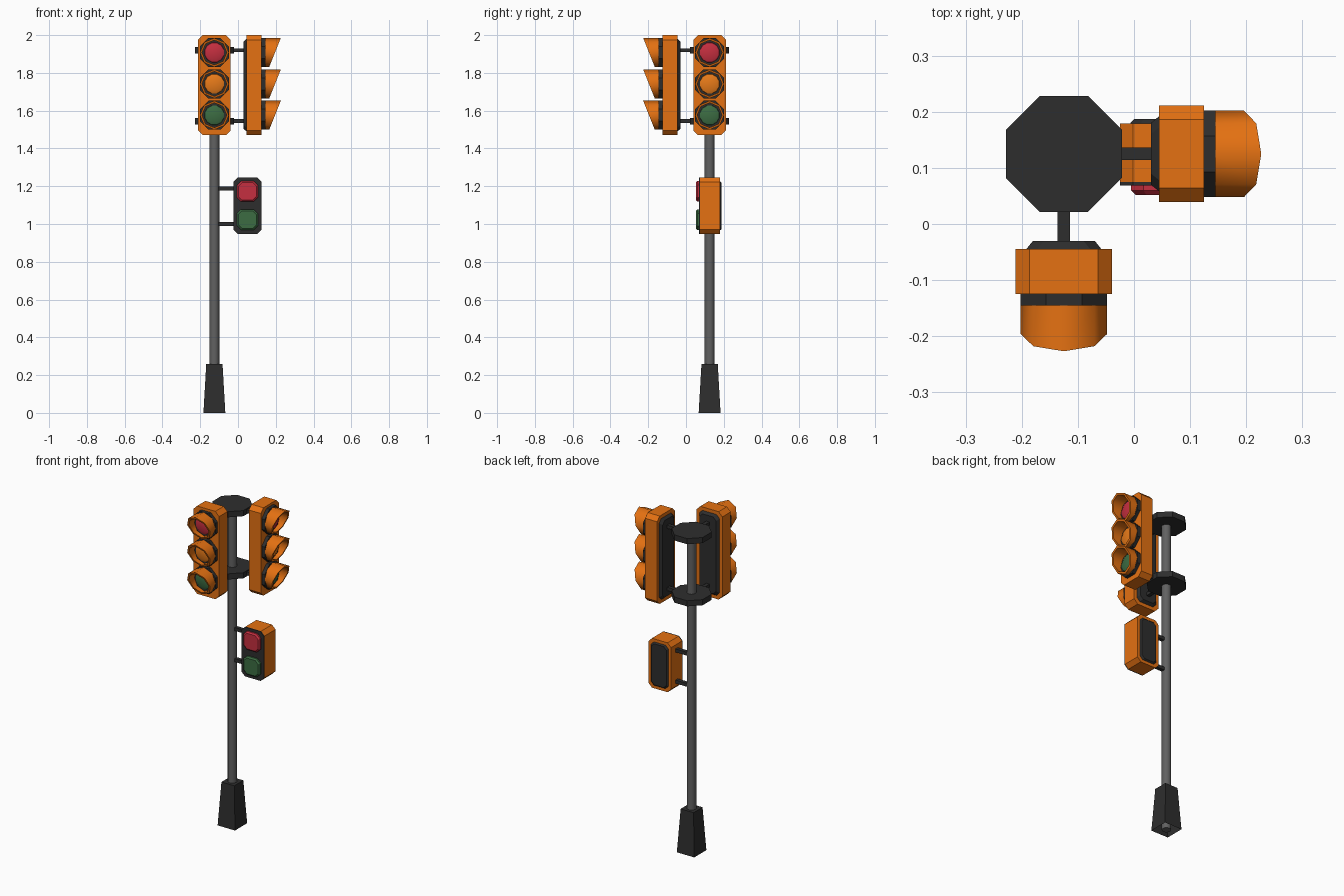
import bpy, bmesh, math
from mathutils import Matrix, Vector

if "Cube" in bpy.data.objects:
    bpy.data.objects.remove(bpy.data.objects["Cube"])


def material(name, rgb):
    m = bpy.data.materials.new(name)
    m.diffuse_color = (*rgb, 1)
    m.use_nodes = True
    m.node_tree.nodes["Principled BSDF"].inputs["Base Color"].default_value = m.diffuse_color
    return m


ORANGE = material("orange_paint", (0.78, 0.165, 0.006))
DARK = material("dark_metal", (0.027, 0.027, 0.027))
GREY = material("grey_pole", (0.12, 0.12, 0.12))
RED = material("red_lens", (0.56, 0.028, 0.05))
AMBER = material("amber_lens", (0.82, 0.2, 0.01))
GREEN = material("green_lens", (0.045, 0.15, 0.055))

POLE = Matrix.Translation((-0.125, 0.125, 0))


def loft(name, rings, mat, frame=POLE, tube=False, bottom=True, smooth=False):
    """Skin matching rings of points; cap the ends, or close into a tube."""
    bm = bmesh.new()
    vr = [[bm.verts.new(frame @ Vector(p)) for p in r] for r in rings]
    pairs = list(zip(vr, vr[1:])) + ([(vr[-1], vr[0])] if tube else [])
    for a, b in pairs:
        n = len(a)
        for i in range(n):
            j = (i + 1) % n
            bm.faces.new((a[i], a[j], b[j], b[i]))
    if not tube:
        bm.faces.new(vr[-1])
        if bottom:
            bm.faces.new(vr[0])
    bmesh.ops.recalc_face_normals(bm, faces=bm.faces)
    me = bpy.data.meshes.new(name)
    bm.to_mesh(me)
    bm.free()
    me.materials.append(mat)
    ob = bpy.data.objects.new(name, me)
    bpy.context.collection.objects.link(ob)
    if smooth:
        bpy.ops.object.select_all(action='DESELECT')
        bpy.context.view_layer.objects.active = ob
        ob.select_set(True)
        bpy.ops.object.shade_smooth_by_angle(angle=math.radians(50))
    return ob


def circle(r, n, z, phase=0.0):
    """Flat ring around the z axis."""
    return [(r * math.cos((i + phase) * math.tau / n), r * math.sin((i + phase) * math.tau / n), z)
            for i in range(n)]


def facing(r, n, y, cx, cz, phase=0.0, slant=0.0):
    """Ring around the y axis; slant pushes its upper side forward."""
    return [(cx + x, y - slant * z, cz + z) for x, z, _ in circle(r, n, 0, phase)]


def panel(hw, hh, c, y, cx, cz):
    """Chamfered rectangle facing along y."""
    pts = []
    for sx, sz in ((1, 1), (-1, 1), (-1, -1), (1, -1)):
        a, b = (sx * hw, sz * (hh - c)), (sx * (hw - c), sz * hh)
        pts += [a, b] if sx * sz > 0 else [b, a]
    return [(cx + x, y, cz + z) for x, z in pts]


def bar(name, x0, x1, y0, y1, z, h, mat, frame=POLE):
    loft(name, [[(x0, y0, k), (x1, y0, k), (x1, y1, k), (x0, y1, k)] for k in (z - h, z + h)], mat, frame)


# pole and hollow square foot
loft("pole", [circle(0.026, 12, 0), circle(0.026, 12, 1.93)], GREY, smooth=True)
q = math.sqrt(2)
loft("pole_foot", [circle(0.058 * q, 4, 0, 0.5), circle(0.043 * q, 4, 0.26, 0.5)], DARK, bottom=False)

# octagonal mounting discs
R8 = 0.1035 / math.cos(math.pi / 8)
for z in (1.545, 1.92):
    loft("mounting_disc", [circle(R8, 8, z - 0.017, 0.5), circle(R8, 8, z + 0.017, 0.5)], DARK)


def vehicle_signal(side, frame):
    mid = 1.735
    # housing and tapered back cover
    loft(side + "_housing", [panel(0.086, 0.265, 0.025, y, 0, mid) for y in (-0.17, -0.25)], ORANGE, frame)
    loft(side + "_back_cover", [panel(0.068, 0.245, 0.02, -0.171, 0, mid),
                                panel(0.055, 0.232, 0.02, -0.155, 0, mid)], DARK, frame)
    # arms to the discs
    for z in (1.545, 1.92):
        bar(side + "_arm", -0.011, 0.011, -0.158, -0.09, z, 0.01, DARK, frame)
    # collars, lenses and slanted visors
    for z, mat, label in ((1.908, RED, "red"), (1.742, AMBER, "amber"), (1.576, GREEN, "green")):
        rc = 0.077 / math.cos(math.pi / 8)
        loft(f"{side}_{label}_collar", [facing(rc, 8, y, 0, z, 0.5) for y in (-0.249, -0.27)], DARK, frame)
        loft(f"{side}_{label}_lens", [facing(0.054, 12, -0.268, 0, z, 0.5), facing(0.052, 12, -0.276, 0, z, 0.5),
                                      facing(0.036, 12, -0.283, 0, z, 0.5)], mat, frame, smooth=True)
        loft(f"{side}_{label}_visor", [facing(0.077, 8, -0.269, 0, z), facing(0.077, 8, -0.321, 0, z, 0, 0.4),
                                       facing(0.065, 8, -0.321, 0, z, 0, 0.4), facing(0.065, 8, -0.269, 0, z)],
             ORANGE, frame, tube=True, smooth=True)


vehicle_signal("front", POLE)
vehicle_signal("right", POLE @ Matrix.Rotation(math.pi / 2, 4, 'Z'))

# pedestrian signal: orange shell, dark face and back cover
cx, cz = 0.175, 1.096
loft("crossing_housing", [panel(0.075, 0.149, 0.023, y, cx, cz) for y in (0.054, -0.05)], ORANGE)
loft("crossing_face", [panel(0.075, 0.149, 0.023, y, cx, cz) for y in (-0.05, -0.056)], DARK)
loft("crossing_back_cover", [panel(0.058, 0.132, 0.018, 0.053, cx, cz),
                             panel(0.05, 0.124, 0.018, 0.062, cx, cz)], DARK)
for z, mat, label in ((1.173, RED, "red"), (1.023, GREEN, "green")):
    loft(f"crossing_{label}_lens", [panel(0.055, 0.055, 0.022, -0.055, cx, z), panel(0.055, 0.055, 0.022, -0.065, cx, z),
                                    panel(0.047, 0.047, 0.019, -0.073, cx, z)], mat)
for z in (1.0, 1.188):
    bar("crossing_arm", 0.015, 0.105, -0.011, 0.011, z, 0.01, DARK)
